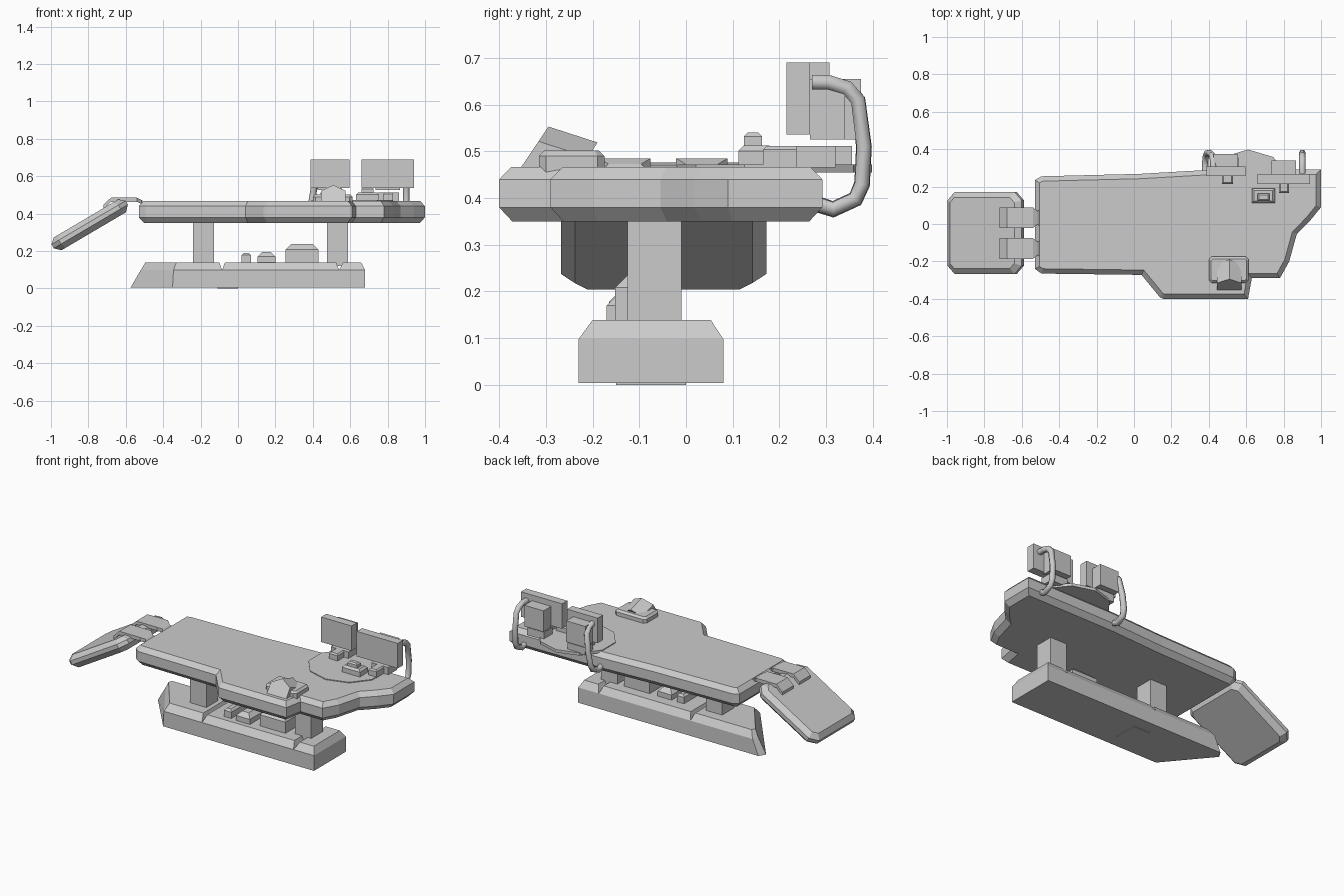
import bpy, bmesh, math
from mathutils import Vector

if "Cube" in bpy.data.objects:
    bpy.data.objects.remove(bpy.data.objects["Cube"])


def loft(name, loops):
    """Skin equal-length closed loops and cap both ends."""
    bm = bmesh.new()
    rings = [[bm.verts.new(p) for p in loop] for loop in loops]
    n = len(rings[0])
    for a, b in zip(rings, rings[1:]):
        for i in range(n):
            j = (i + 1) % n
            bm.faces.new((a[i], a[j], b[j], b[i]))
    bm.faces.new(rings[0][::-1])
    bm.faces.new(rings[-1])
    bmesh.ops.recalc_face_normals(bm, faces=bm.faces)
    mesh = bpy.data.meshes.new(name)
    bm.to_mesh(mesh)
    bm.free()
    ob = bpy.data.objects.new(name, mesh)
    bpy.context.collection.objects.link(ob)
    return ob


def inset(outline, d):
    """Mitred inward offset of a counter-clockwise outline."""
    pts = [Vector(p) for p in outline]
    out = []
    for i, p in enumerate(pts):
        e1 = (p - pts[i - 1]).normalized()
        e2 = (pts[(i + 1) % len(pts)] - p).normalized()
        n1, n2 = Vector((-e1.y, e1.x)), Vector((-e2.y, e2.x))
        out.append(p + (n1 + n2) * d / (1 + n1.dot(n2)))
    return out


def slab(name, outline, levels):
    """Stack of (z, inset) levels of one outline."""
    return loft(name, [[(p[0], p[1], z) for p in inset(outline, d)] for z, d in levels])


def rect(x0, x1, y0, y1):
    return [(x0, y0), (x1, y0), (x1, y1), (x0, y1)]


def box(name, x0, x1, y0, y1, z0, z1, c=0.0):
    levels = [(z0, 0), (z1, 0)] if c == 0 else [(z0, 0), (z1 - c, 0), (z1, c)]
    return slab(name, rect(x0, x1, y0, y1), levels)


def tube(name, path, r):
    cu = bpy.data.curves.new(name, 'CURVE')
    cu.dimensions = '3D'
    cu.bevel_depth = r
    cu.bevel_resolution = 1
    cu.use_fill_caps = True
    sp = cu.splines.new('POLY')
    sp.points.add(len(path) - 1)
    for pt, co in zip(sp.points, path):
        pt.co = (*co, 1)
    ob = bpy.data.objects.new(name, cu)
    bpy.context.collection.objects.link(ob)


# Table top with stepped front and chamfered rim
table = [(-.53, -.24), (-.495, -.265), (.04, -.272), (.137, -.39), (.155, -.4), (.61, -.4),
         (.63, -.29), (.78, -.29), (.83, -.2), (.87, -.055), (.94, .016), (1, .09),
         (1, .292), (.377, .288), (.03, .268), (-.495, .255), (-.53, .235)]
slab("table_top", table, [(.35, .028), (.38, 0), (.44, 0), (.467, .026)])

# Tilted foot panel hinged on two straps
u, v, k = .23, .22, .045
foot = [(-u, -v + k), (-u + k, -v), (u - k, -v), (u, -v + k),
        (u, v - k), (u - k, v), (-u + k, v), (-u, v - k)]
panel = slab("foot_panel", foot, [(-.04, .03), (-.01, 0), (.014, 0), (.04, .03)])
panel.location = (-.792, -.048, .34)
panel.rotation_euler = (0, math.radians(-30.5), 0)
for i, yc in enumerate((.034, -.131)):
    sections = [(-.72, .435, .055), (-.68, .474, .055), (-.54, .474, .055),
                (-.515, .462, .035), (-.495, .445, .055)]
    loft(f"hinge_strap_{i}", [[(x, yc - w, z - .011), (x, yc + w, z - .011),
                              (x, yc + w, z + .011), (x, yc - w, z + .011)]
                             for x, z, w in sections])

# Base: raked left section, middle section, right block
left_low = [(-.575, .04), (-.35, -.23), (-.085, -.23), (-.085, .08), (-.55, .08)]
left_mid = [(-.52, .04), (-.345, -.23), (-.085, -.23), (-.085, .08), (-.51, .08)]
left_top = [(-.495, .03), (-.33, -.195), (-.1, -.195), (-.1, .053), (-.485, .053)]
loft("base_left", [[(x, y, z) for x, y in o] for o, z in
                   ((left_low, .004), (left_mid, .098), (left_top, .139))])


def base_block(name, x0, x1, c):
    low, top = rect(x0, x1, -.23, .08), rect(x0 + c, x1 - c, -.2, .053)
    loft(name, [[(x, y, z) for x, y in o] for o, z in ((low, .004), (low, .098), (top, .139))])


base_block("base_middle", -.085, .54, .015)
base_block("base_right", .54, .68, .022)
box("base_foot", -.11, 0, -.15, 0, 0, .006)

# Legs and housings between base and table
for i, x in enumerate((-.24, .475)):
    box(f"leg_{i}", x, x + .112, -.125, -.01, .12, .36)
for i, (x0, x1, y0, z1, c) in enumerate(((.255, .43, -.152, .238, .03),
                                        (.105, .2, -.17, .195, .025),
                                        (.02, .07, -.165, .19, .012))):
    box(f"base_housing_{i}", x0, x1, y0, -.01, .13, z1, c)

# Turntable disc under the screens
disc = [(.61 + .228 * math.sin(a), .19 - .208 * math.cos(a))
        for a in (i * math.tau / 10 for i in range(10))]
slab("turntable", disc, [(.455, 0), (.472, 0)])

# Two screens with rear housings and desk stands
for side, x0, x1, y0, y1, b0, b1, by, s0, s1, sy in (
        ("left", .388, .596, .256, .307, .425, .555, .375, .47, .53, .215),
        ("right", .66, .94, .215, .266, .735, .865, .34, .775, .83, .165)):
    box(f"screen_{side}", x0, x1, y0, y1, .536, .69)
    box(f"screen_back_{side}", b0, b1, y1, by, .525, .655)
    box(f"screen_stand_{side}", s0, s1, sy, y1, .46, .512, .008)
    box(f"stand_back_{side}", s0 - .03, s1 + .03, y1 - .03, by - .02, .465, .512)

# Key block in front of the screens
box("key_block", .63, .753, .112, .19, .46, .513, .012)
box("key_block_top", .66, .725, .124, .163, .51, .54, .008)

# Curved support tubes from table edge to screens
path = [(.27, .648), (.305, .648), (.345, .636), (.368, .61), (.381, .51),
        (.377, .43), (.363, .398), (.315, .376), (.265, .392)]
for side, top_x, low_x in (("left", .425, .38), ("right", .9, .9)):
    tube(f"support_tube_{side}",
         [(low_x + (top_x - low_x) * (z - .376) / .272, y, z) for y, z in path], .018)

# Front control pod with tilted six-sided head
pod = [(.4, -.3), (.415, -.315), (.595, -.315), (.613, -.3),
       (.613, -.19), (.598, -.175), (.415, -.175), (.4, -.19)]
slab("control_pod_base", pod, [(.455, 0), (.49, 0), (.502, .012)])
down = Vector((0, -.56, -.83))
centre = Vector((.51, -.337, .49))
hexa = [centre + Vector((.076 * math.sin(a), 0, 0)) - down * .076 * math.cos(a)
        for a in (i * math.tau / 6 for i in range(6))]
back = Vector((0, .105, -.034))
loft("control_pod_head", [hexa, [p + back for p in hexa]])
